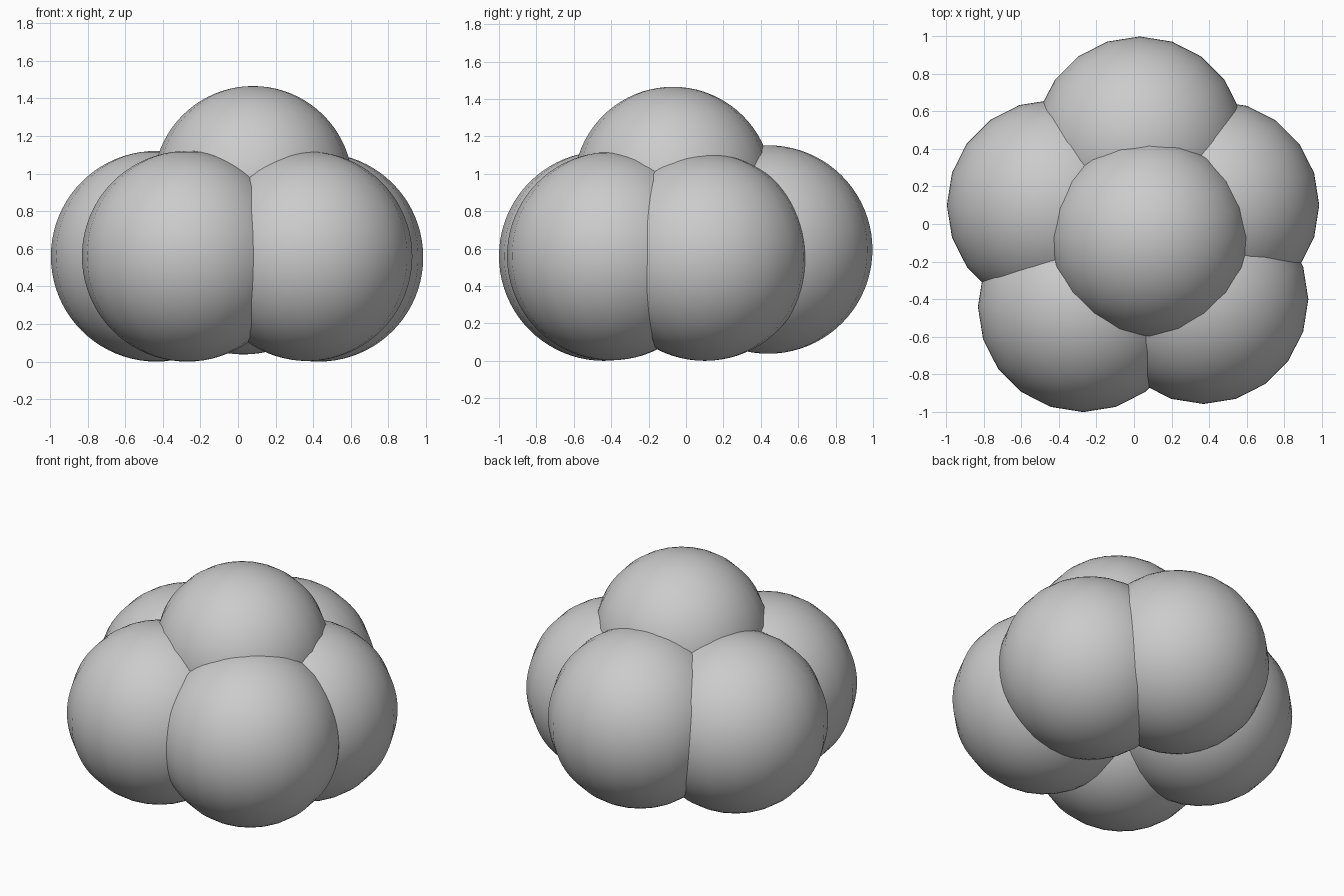
import bpy

if "Cube" in bpy.data.objects:
    bpy.data.objects.remove(bpy.data.objects["Cube"])

# name: (centre, radius) of each puff
PUFFS = {
    "left_puff": ((-0.435, 0.10, 0.56), 0.56),
    "right_puff": ((0.43, 0.10, 0.555), 0.555),
    "back_puff": ((0.03, 0.44, 0.595), 0.557),
    "front_left_puff": ((-0.27, -0.44, 0.56), 0.56),
    "front_right_puff": ((0.37, -0.40, 0.56), 0.557),
    "top_puff": ((0.08, -0.07, 0.935), 0.53),
}


def puff(name, centre, radius):
    bpy.ops.mesh.primitive_uv_sphere_add(
        segments=20, ring_count=40, radius=radius, location=centre)
    obj = bpy.context.object
    obj.name = name
    bpy.ops.object.shade_smooth()


# five puffs in a ring with one sitting on top
for name, (centre, radius) in PUFFS.items():
    puff(name, centre, radius)
